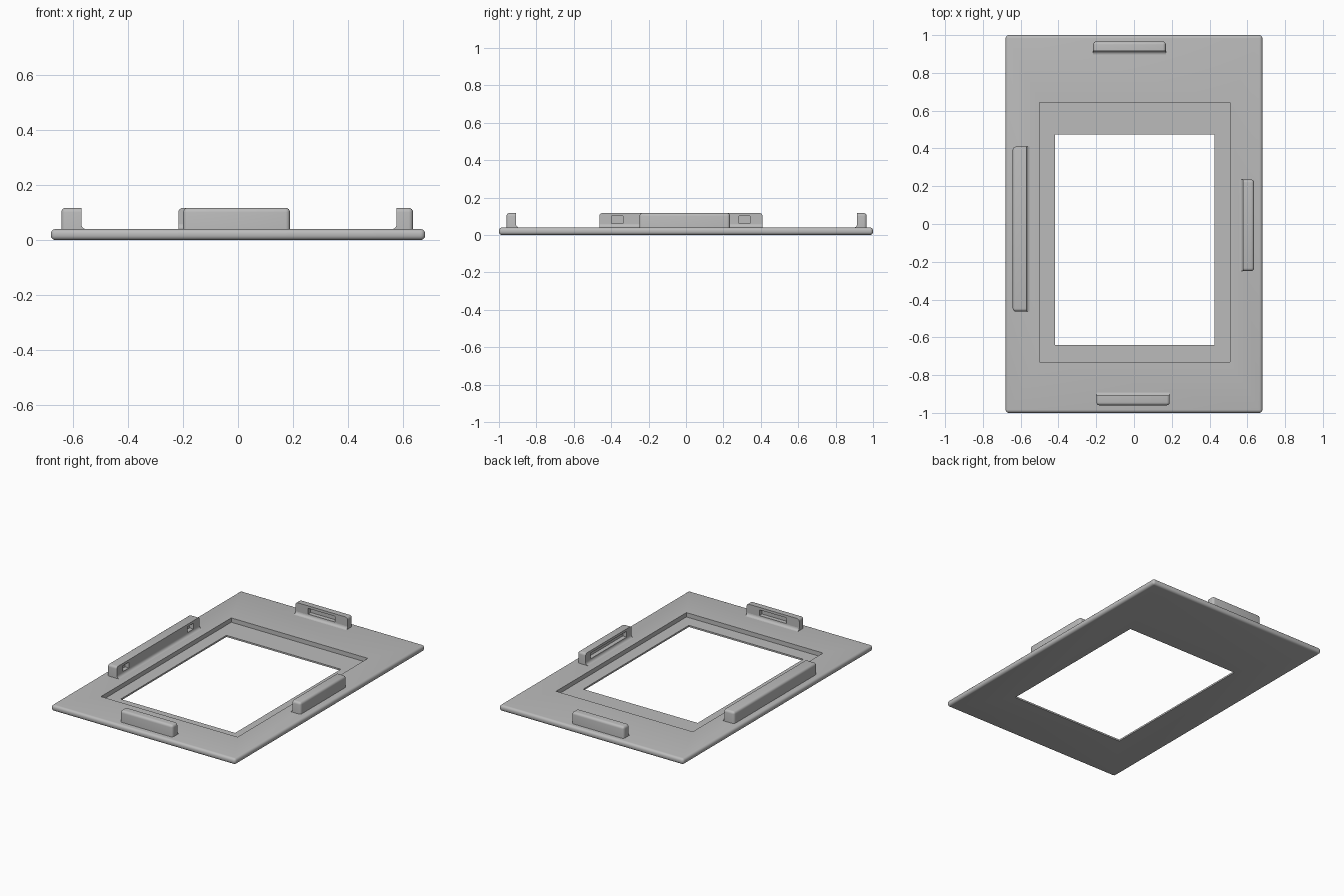
import bpy, bmesh, math
from mathutils import Matrix, Vector

cube = bpy.data.objects.get("Cube")
if cube:
    bpy.data.objects.remove(cube, do_unlink=True)

COLOUR = (0.5, 0.5, 0.5, 1)
grey = bpy.data.materials.new("plain grey")
grey.use_nodes = True
grey.diffuse_color = COLOUR
grey.node_tree.nodes["Principled BSDF"].inputs["Base Color"].default_value = COLOUR

PLATE_TOP = 0.04
TAB_TOP = 0.117


def box(bm, lo, hi):
    """Add an axis-aligned box spanning two corners."""
    lo, hi = Vector(lo), Vector(hi)
    mat = Matrix.Translation((lo + hi) / 2) @ Matrix.Diagonal((*(hi - lo), 1))
    return bmesh.ops.create_cube(bm, size=1, matrix=mat)["verts"]


def make(name, bm):
    mesh = bpy.data.meshes.new(name)
    bmesh.ops.recalc_face_normals(bm, faces=bm.faces)
    bm.to_mesh(mesh)
    bm.free()
    mesh.materials.append(grey)
    ob = bpy.data.objects.new(name, mesh)
    bpy.context.collection.objects.link(ob)
    return ob


def cut(ob, boxes):
    """Subtract boxes from an object."""
    for lo, hi in boxes:
        bm = bmesh.new()
        box(bm, lo, hi)
        cutter = make("cutter", bm)
        cutter.hide_render = True
        mod = ob.modifiers.new("cut", 'BOOLEAN')
        mod.object, mod.solver = cutter, 'EXACT'
        bpy.context.view_layer.objects.active = ob
        bpy.ops.object.modifier_apply(modifier=mod.name)
        bpy.data.objects.remove(cutter, do_unlink=True)


def smooth(ob):
    bpy.ops.object.select_all(action='DESELECT')
    ob.select_set(True)
    bpy.context.view_layer.objects.active = ob
    bpy.ops.object.shade_smooth_by_angle(angle=math.radians(35))


# Base plate with rounded rim, stepped rebate and off-centre opening
bm = bmesh.new()
box(bm, (-0.68, -1, 0), (0.68, 1, PLATE_TOP))
bmesh.ops.bevel(bm, geom=bm.edges[:], offset=0.017, segments=5, profile=0.5, affect='EDGES')
plate = make("frame_plate", bm)
cut(plate, [((-0.5, -0.73, 0.011), (0.508, 0.643, 0.2)),
            ((-0.417, -0.64, -0.1), (0.427, 0.473, 0.2))])
smooth(plate)


def tab(name, location, angle, length, depth, slots):
    """Upright tab: local x runs along it, local y points outward."""
    half = length / 2
    bm = bmesh.new()
    box(bm, (-half, 0, PLATE_TOP - 0.01), (half, depth, TAB_TOP))
    # Round the top and outer edges, keep the long inner edges sharp
    rounded = []
    for e in bm.edges:
        mid = (e.verts[0].co + e.verts[1].co) / 2
        inner = mid.y < 0.001
        if not inner and mid.z > PLATE_TOP:
            rounded.append(e)
    bmesh.ops.bevel(bm, geom=rounded, offset=0.016, segments=4, profile=0.5, affect='EDGES')
    body = make(name, bm)
    # Blind slots in the inner face
    cut(body, [((c - w / 2, -0.1, 0.062), (c + w / 2, 0.028, 0.1)) for c, w in slots])
    # Concave fillet where the inner face meets the plate
    bm = bmesh.new()
    bm.from_mesh(body.data)
    r = 0.018
    arc = [(-r + r * math.sin(t), PLATE_TOP + r - r * math.cos(t))
           for t in (i * math.pi / 10 for i in range(6))]
    profile = arc + [(0.002, PLATE_TOP + r), (0.002, PLATE_TOP - 0.002), (-r, PLATE_TOP - 0.002)]
    face = bm.faces.new([bm.verts.new((-half, y, z)) for y, z in profile])
    ext = bmesh.ops.extrude_face_region(bm, geom=[face], use_keep_orig=True)
    moved = [v for v in ext["geom"] if isinstance(v, bmesh.types.BMVert)]
    bmesh.ops.translate(bm, verts=moved, vec=(length, 0, 0))
    bmesh.ops.recalc_face_normals(bm, faces=bm.faces)
    bm.to_mesh(body.data)
    bm.free()
    body.location = (*location, 0)
    body.rotation_euler.z = angle
    smooth(body)


# Four tabs around the rim
quarter = math.pi / 2
tab("back_tab", (-0.024, 0.915), 0, 0.385, 0.051, [(0, 0.2)])
tab("front_tab", (-0.005, -0.909), math.pi, 0.388, 0.051, [(0, 0.2)])
tab("left_tab", (0.576, -0.007), -quarter, 0.484, 0.06, [(0, 0.38)])
tab("right_tab", (-0.569, -0.027), quarter, 0.872, 0.073, [(-0.34, 0.06), (0.34, 0.06)])
